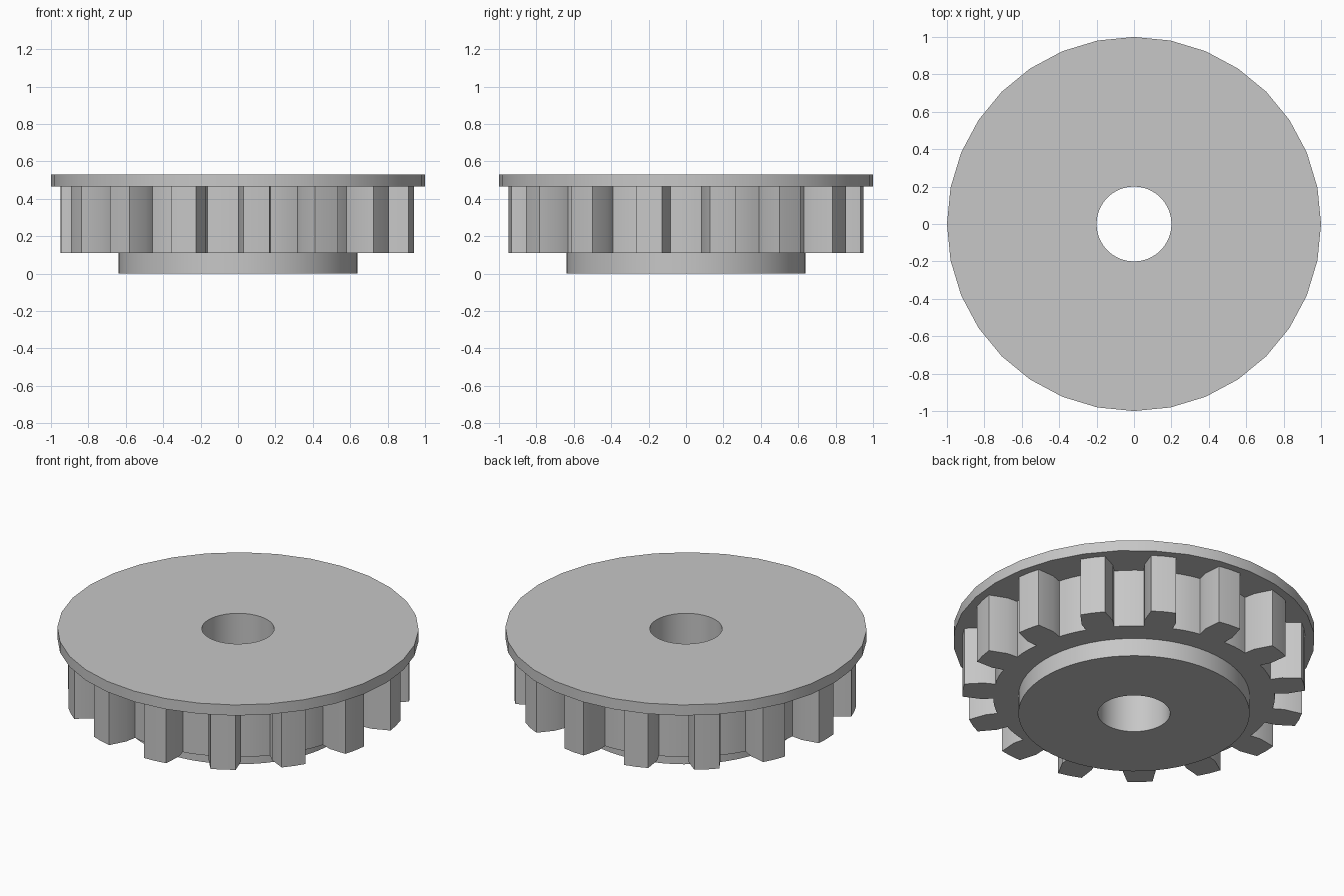
import bpy, bmesh, math
from math import sin, cos, tau, radians
from mathutils import Vector

cube = bpy.data.objects.get("Cube")
if cube:
    bpy.data.objects.remove(cube, do_unlink=True)

grey = bpy.data.materials.new("light grey metal")
grey.use_nodes = True
grey.diffuse_color = (0.57, 0.57, 0.57, 1)
grey.node_tree.nodes["Principled BSDF"].inputs["Base Color"].default_value = grey.diffuse_color

BOTTOM, HUB_TOP, TEETH_TOP, TOP = 0, 0.11, 0.465, 0.53
TEETH = 15


def circle(radius, sides):
    return [(radius * cos(tau * i / sides), radius * sin(tau * i / sides)) for i in range(sides)]


def toothed_outline():
    """Teeth with a flat tip, bulging flanks and a round root between them."""
    half = [(0.774, 0.08), (0.84, 0.089), (0.946, 0.07)]
    tooth = [(r, -w) for r, w in half] + [(0.95, 0)] + [(r, w) for r, w in reversed(half)]
    tooth += [(0.78 * cos(radians(a)), 0.78 * sin(radians(a))) for a in (9, 12, 15)]
    points = []
    for i in range(TEETH):
        a = math.pi + tau * i / TEETH
        points += [(x * cos(a) - y * sin(a), x * sin(a) + y * cos(a)) for x, y in tooth]
    return points


def wall(bm, outline, z0, z1, inward=False):
    low = [bm.verts.new((x, y, z0)) for x, y in outline]
    high = [bm.verts.new((x, y, z1)) for x, y in outline]
    for i in range(len(outline)):
        j = (i + 1) % len(outline)
        face = bm.faces.new((low[i], low[j], high[j], high[i]))
        if inward:
            face.normal_flip()


def cap(bm, outer, inner, z, up):
    """Flat face between two outlines."""
    edges = []
    for outline in (outer, inner):
        ring = [bm.verts.new((x, y, z)) for x, y in outline]
        edges += [bm.edges.new((ring[i - 1], ring[i])) for i in range(len(ring))]
    result = bmesh.ops.triangle_fill(bm, edges=edges, use_beauty=True, normal=Vector((0, 0, 1)))
    for face in result["geom"]:
        if isinstance(face, bmesh.types.BMFace):
            face.normal_update()
            if (face.normal.z > 0) != up:
                face.normal_flip()


def finish(name, bm):
    bmesh.ops.remove_doubles(bm, verts=bm.verts, dist=0.0001)
    mesh = bpy.data.meshes.new(name)
    bm.to_mesh(mesh)
    bm.free()
    mesh.materials.append(grey)
    obj = bpy.data.objects.new(name, mesh)
    bpy.context.collection.objects.link(obj)
    bpy.ops.object.select_all(action="DESELECT")
    obj.select_set(True)
    bpy.context.view_layer.objects.active = obj
    bpy.ops.object.shade_smooth_by_angle(angle=radians(30))


rim = circle(1, 32)
teeth = toothed_outline()
hub = circle(0.64, 64)
bore = circle(0.2, 64)

# Flange disc
bm = bmesh.new()
wall(bm, rim, TEETH_TOP, TOP)
cap(bm, rim, bore, TOP, True)
cap(bm, rim, teeth, TEETH_TOP, False)
finish("flange", bm)

# Toothed wheel
bm = bmesh.new()
wall(bm, teeth, HUB_TOP, TEETH_TOP)
cap(bm, teeth, hub, HUB_TOP, False)
finish("toothed_wheel", bm)

# Hub underneath
bm = bmesh.new()
wall(bm, hub, BOTTOM, HUB_TOP)
cap(bm, hub, bore, BOTTOM, False)
finish("hub", bm)

# Shaft hole lining
bm = bmesh.new()
wall(bm, bore, BOTTOM, TOP, inward=True)
finish("shaft_hole", bm)
